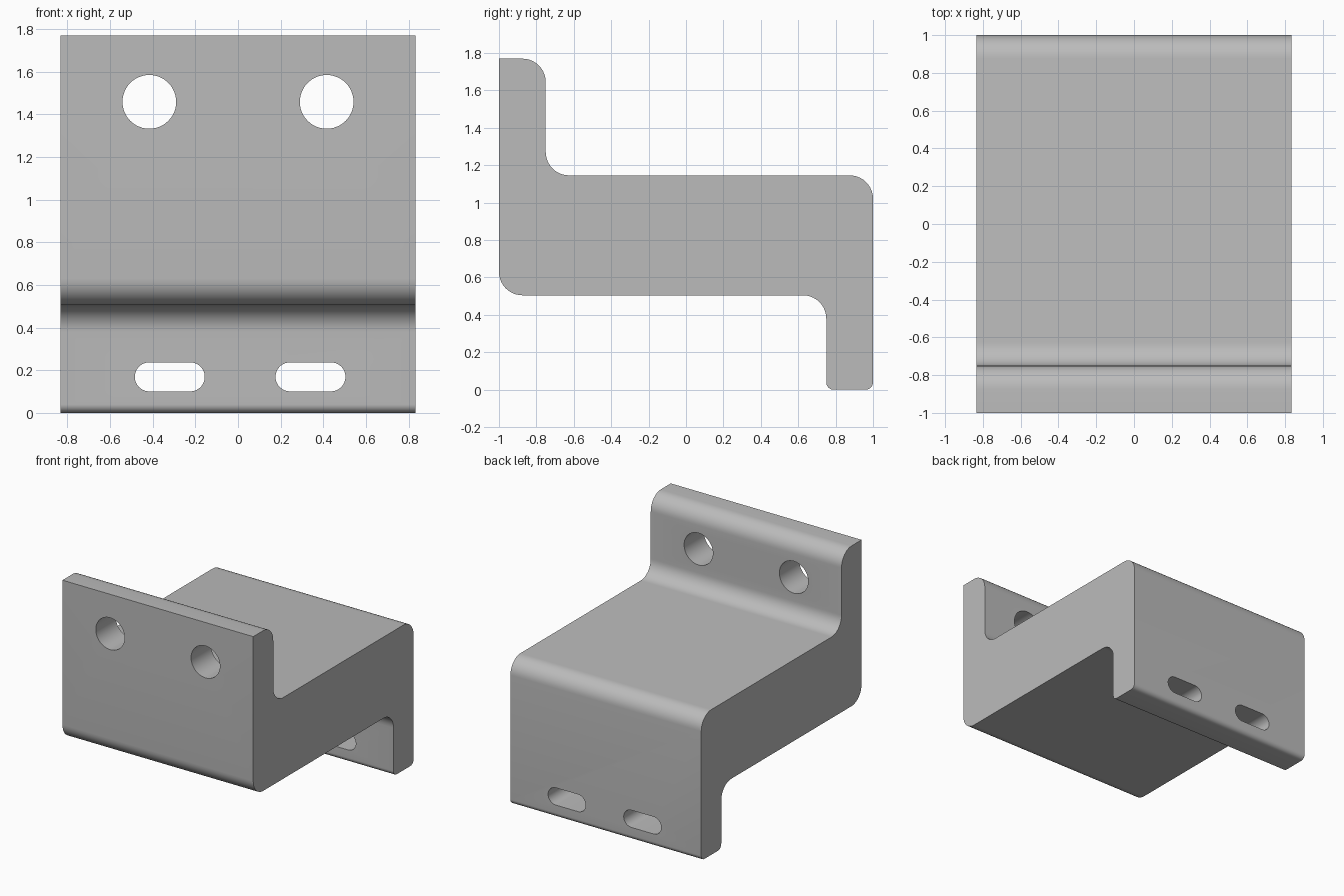
import bpy
import bmesh
from math import pi, cos, sin, radians
from mathutils import Vector

cube = bpy.data.objects.get("Cube")
if cube:
    bpy.data.objects.remove(cube, do_unlink=True)

HALF_WIDTH = 0.833

# Plain grey metal
grey = bpy.data.materials.new("grey_metal")
grey.use_nodes = True
colour = (0.5, 0.5, 0.5, 1)
grey.diffuse_color = colour
grey.node_tree.nodes["Principled BSDF"].inputs["Base Color"].default_value = colour


def rounded(corners, steps=10):
    """Replace each (y, z, radius) right-angle corner by an arc."""
    points = []
    for i, (y, z, r) in enumerate(corners):
        p = Vector((y, z))
        if r == 0:
            points.append(p)
            continue
        a = (Vector(corners[i - 1][:2]) - p).normalized() * r
        b = (Vector(corners[(i + 1) % len(corners)][:2]) - p).normalized() * r
        for k in range(steps + 1):
            t = k / steps * pi / 2
            points.append(p + a * (1 - sin(t)) + b * (1 - cos(t)))
    return points


def stadium(x, z, r, straight=0, steps=24):
    """Outline of a round hole, or of a slot with a straight middle."""
    points = []
    for side in (1, -1):
        for k in range(steps + 1):
            t = side * pi / 2 - pi / 2 + (k / steps - 0.5) * pi
            points.append((x + side * straight / 2 + r * cos(t), z + r * sin(t)))
    return points


def extrude(name, outline, shift):
    """Solid from an outline of 3D points swept along a vector."""
    bm = bmesh.new()
    face = bm.faces.new([bm.verts.new(p) for p in outline])
    new = bmesh.ops.extrude_face_region(bm, geom=[face])["geom"]
    verts = [v for v in new if isinstance(v, bmesh.types.BMVert)]
    bmesh.ops.translate(bm, verts=verts, vec=shift)
    bmesh.ops.remove_doubles(bm, verts=bm.verts, dist=0.0001)
    bmesh.ops.recalc_face_normals(bm, faces=bm.faces)
    mesh = bpy.data.meshes.new(name)
    bm.to_mesh(mesh)
    bm.free()
    mesh.materials.append(grey)
    obj = bpy.data.objects.new(name, mesh)
    bpy.context.collection.objects.link(obj)
    return obj


# Z-shaped bracket body: upright flange, thick shelf, hanging flange
profile = rounded([
    (-1, 1.77, 0), (-0.75, 1.77, 0.125), (-0.75, 1.146, 0.125), (1, 1.146, 0.125),
    (1, 0, 0.04), (0.75, 0, 0.04), (0.75, 0.505, 0.125), (-1, 0.505, 0.125),
])
bracket = extrude("bracket", [(-HALF_WIDTH, p.x, p.y) for p in profile],
                  (2 * HALF_WIDTH, 0, 0))

# Round holes through the upright flange, slots through the hanging one
holes = [("round_hole", x, 1.459, 0.126, 0, -1.1) for x in (-0.416, 0.416)]
holes += [("slot", x, 0.169, 0.068, 0.192, 0.65) for x in (-0.32, 0.34)]
cutters = []
for name, x, z, r, straight, y in holes:
    outline = [(px, y, pz) for px, pz in stadium(x, z, r, straight)]
    cutter = extrude(name + "_cutter", outline, (0, 0.45, 0))
    cutter.hide_render = True
    cutters.append(cutter)
    cut = bracket.modifiers.new(name, 'BOOLEAN')
    cut.operation = 'DIFFERENCE'
    cut.solver = 'EXACT'
    cut.object = cutter

# Bake the cuts, drop the cutters, and smooth the rounded corners
bpy.ops.object.select_all(action='DESELECT')
bracket.select_set(True)
bpy.context.view_layer.objects.active = bracket
for cut in list(bracket.modifiers):
    bpy.ops.object.modifier_apply(modifier=cut.name)
for cutter in cutters:
    bpy.data.objects.remove(cutter, do_unlink=True)
bpy.ops.object.shade_smooth_by_angle(angle=radians(30))
